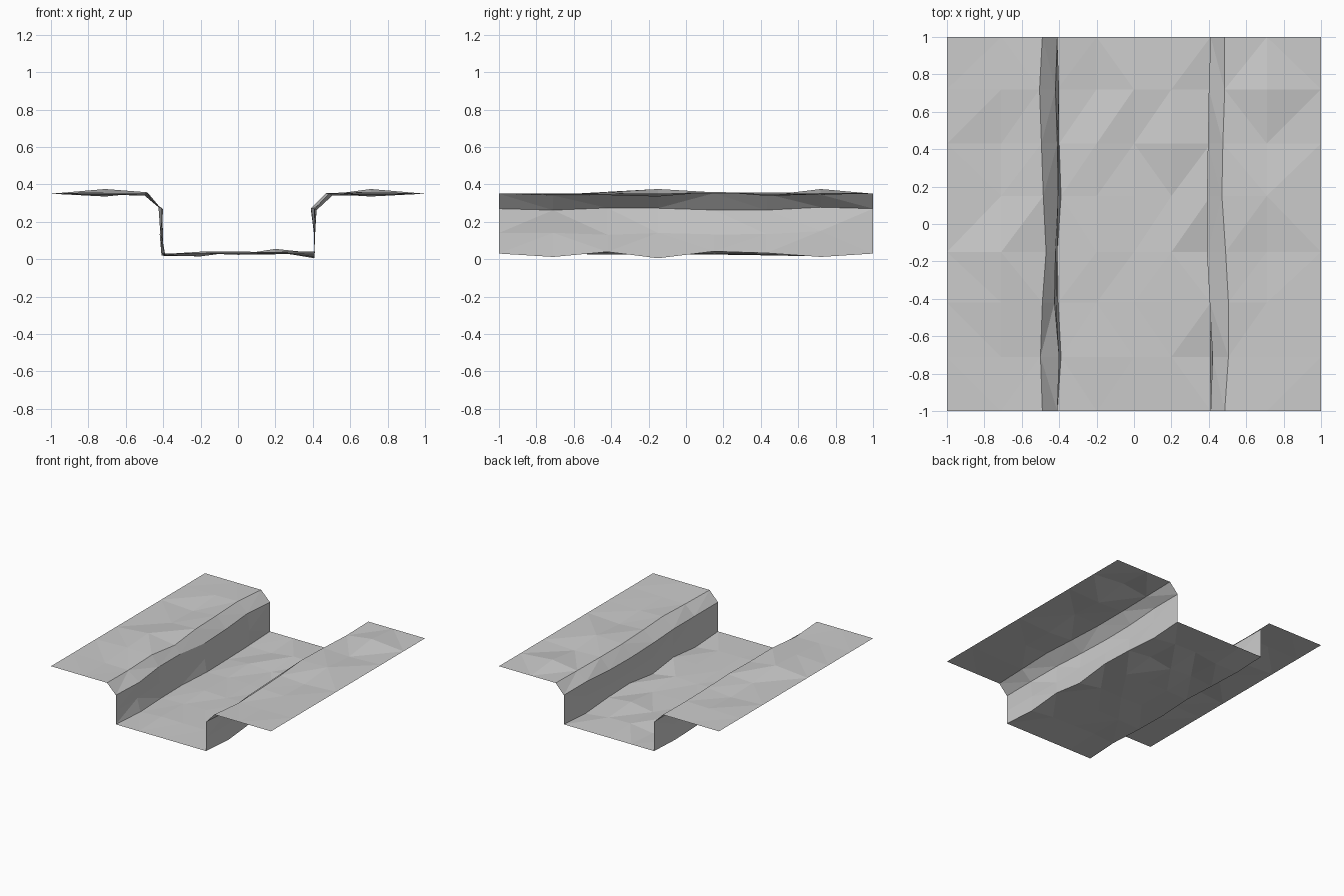
import bpy, bmesh, random

if "Cube" in bpy.data.objects:
    bpy.data.objects.remove(bpy.data.objects["Cube"])

random.seed(4)

# Cross-section of the channel: flat bank, bevelled lip, wall, floor, and back up
PROFILE = [(-1, .35), (-.71, .35), (-.49, .35), (-.41, .27), (-.41, .14), (-.41, .03),
           (-.2, .03), (0, .03), (.2, .03),
           (.41, .03), (.41, .14), (.41, .27), (.485, .35), (.71, .35), (1, .35)]
ROWS = [-1, -.71, -.42, -.15, .15, .43, .72, 1]

# Wandering bank lines, x per row
LINES = {
    2: [-.49, -.50, -.49, -.47, -.485, -.495, -.505, -.49],
    3: [-.41, -.40, -.425, -.42, -.405, -.41, -.42, -.41],
    5: [-.41, -.39, -.405, -.41, -.39, -.40, -.41, -.41],
    11: [.41, .42, .405, .39, .39, .395, .40, .41],
    12: [.485, .505, .505, .49, .47, .475, .485, .485],
}
# Distinct bumps and dips: (column, row) -> height
BUMPS = {(1, 3): .375, (13, 6): .375, (13, 3): .335, (1, 5): .335, (13, 4): .36,
         (8, 5): .055, (6, 5): .04, (6, 6): .015, (9, 3): .005, (9, 1): .012, (9, 6): .012}


def point(col, row):
    x, z = PROFILE[col]
    if col in LINES:
        x = LINES[col][row]
    if 0 < row < len(ROWS) - 1 and 0 < col < len(PROFILE) - 1:
        z = BUMPS.get((col, row), z + random.uniform(-.012, .012))
        if col in (4, 10):
            x += random.uniform(-.01, .01)
    return x, ROWS[row], z


# Terrain sheet lofted along y
bm = bmesh.new()
grid = [[bm.verts.new(point(c, r)) for c in range(len(PROFILE))] for r in range(len(ROWS))]
for a, b in zip(grid, grid[1:]):
    for c in range(len(PROFILE) - 1):
        bm.faces.new((a[c], a[c + 1], b[c + 1], b[c]))
bmesh.ops.triangulate(bm, faces=bm.faces[:])
mesh = bpy.data.meshes.new("river_channel")
bm.to_mesh(mesh)
bm.free()
bpy.context.collection.objects.link(bpy.data.objects.new("river_channel", mesh))
